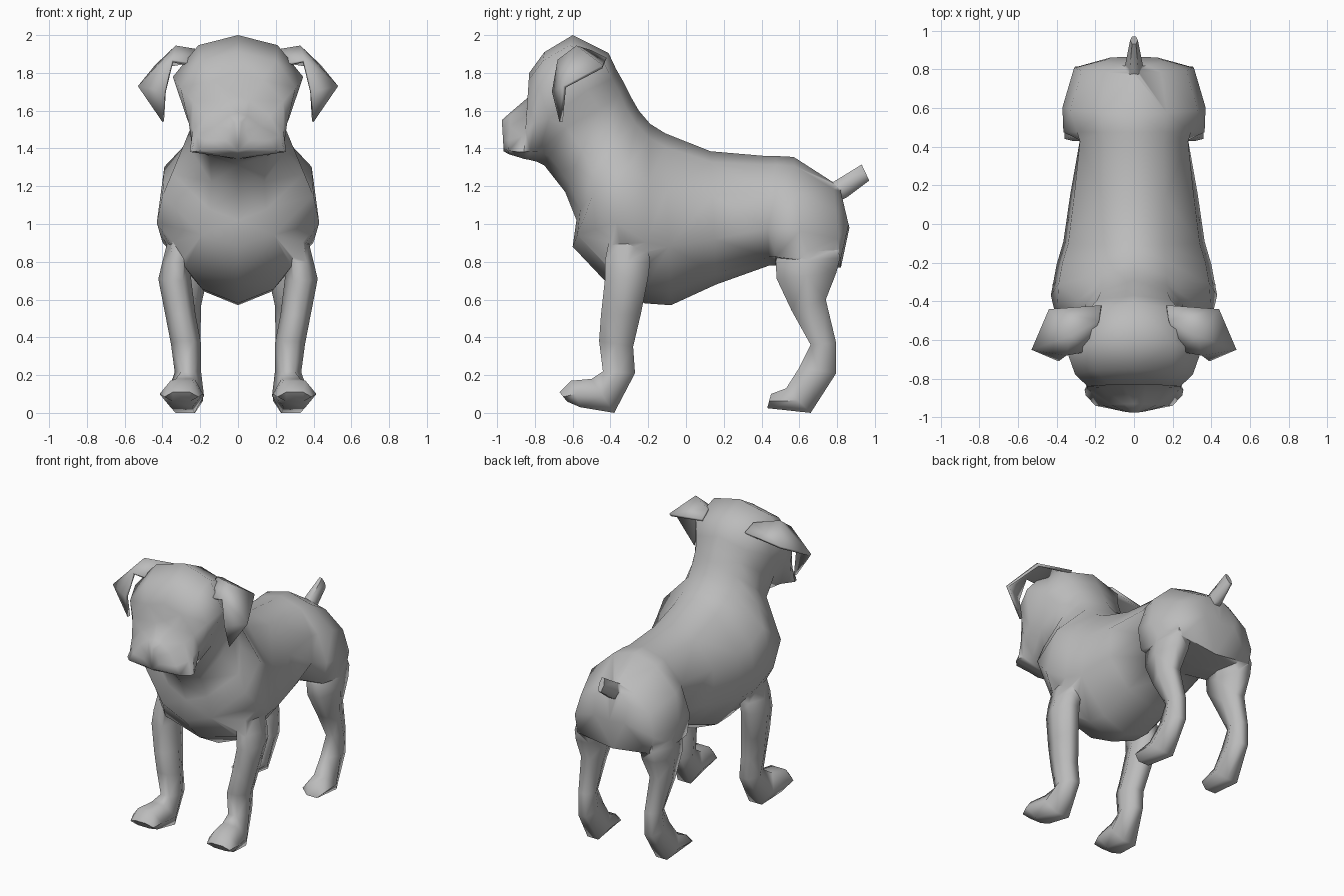
import bpy, bmesh, math

if "Cube" in bpy.data.objects:
    bpy.data.objects.remove(bpy.data.objects["Cube"])

coat = bpy.data.materials.new("grey_coat")
coat.diffuse_color = (0.5, 0.5, 0.5, 1)
coat.use_nodes = True
coat.node_tree.nodes["Principled BSDF"].inputs["Base Color"].default_value = coat.diffuse_color


def smooth(obj, angle=75):
    bpy.ops.object.select_all(action='DESELECT')
    obj.select_set(True)
    bpy.context.view_layer.objects.active = obj
    bpy.ops.object.shade_smooth_by_angle(angle=math.radians(angle))


def finish(name, bm):
    bmesh.ops.recalc_face_normals(bm, faces=bm.faces)
    mesh = bpy.data.meshes.new(name)
    bm.to_mesh(mesh)
    bm.free()
    mesh.materials.append(coat)
    obj = bpy.data.objects.new(name, mesh)
    bpy.context.collection.objects.link(obj)
    smooth(obj)
    return obj


def loft(name, rings):
    """Skin a list of equal-length closed rings and cap both ends."""
    bm = bmesh.new()
    rows = [[bm.verts.new(p) for p in ring] for ring in rings]
    n = len(rows[0])
    for a, b in zip(rows, rows[1:]):
        for i in range(n):
            j = (i + 1) % n
            bm.faces.new((a[i], a[j], b[j], b[i]))
    bm.faces.new(rows[0])
    bm.faces.new(rows[-1])
    bmesh.ops.triangulate(bm, faces=bm.faces)
    return finish(name, bm)


def ring(a, b, x, profile, tips=True):
    """Closed ring between two (y, z) points; profile holds (t, half width)."""
    def at(t, w):
        return (x + w, a[0] + (b[0] - a[0]) * t, a[1] + (b[1] - a[1]) * t)
    right = [at(t, w) for t, w in profile]
    left = [at(t, -w) for t, w in reversed(profile)]
    if tips:
        return [at(0, 0)] + right + [at(1, 0)] + left
    return right + left


# Torso and head: upper point, lower point, four half widths
torso = [
    (.815, 1.19, .865, .98, .07, .13, .15, .12),
    (.78, 1.22, .82, .77, .14, .27, .31, .28),
    (.57, 1.355, .62, .76, .17, .33, .37, .34),
    (.475, 1.36, .475, .78, .16, .295, .365, .34),
    (.42, 1.36, .44, .78, .15, .28, .28, .18),
    (.13, 1.385, .16, .68, .16, .31, .33, .18),
    (-.11, 1.48, -.08, .57, .16, .34, .365, .18),
    (-.19, 1.53, -.22, .58, .16, .37, .40, .19),
    (-.25, 1.60, -.43, .70, .17, .39, .43, .28),
    (-.29, 1.67, -.60, .88, .17, .29, .40, .19),
    (-.33, 1.75, -.58, 1.02, .17, .25, .35, .15),
    (-.37, 1.82, -.64, 1.17, .19, .25, .25, .14),
]
head = [
    (-.41, 1.905, -.75, 1.31, .23, .29, .25, .15),
    (-.60, 2.0, -.79, 1.33, .21, .345, .27, .20),
    (-.75, 1.91, -.83, 1.34, .20, .305, .26, .24),
    (-.83, 1.80, -.86, 1.345, .13, .24, .24, .255),
    (-.825, 1.68, -.89, 1.355, .06, .17, .22, .25),
    (-.93, 1.59, -.94, 1.37, .05, .12, .17, .20),
    (-.975, 1.55, -.965, 1.385, .02, .04, .06, .07),
]
body = loft("body", [ring(s[:2], s[2:4], 0,
                          list(zip((.08, .33, .66, .92), s[4:])))
                     for s in torso + head])

# Limbs: front point, back point, centre x, half width
front_leg = [
    (-.39, 1.0, -.22, 1.0, .31, .04),
    (-.43, .80, -.19, .80, .325, .075),
    (-.43, .70, -.20, .72, .335, .087),
    (-.45, .52, -.24, .52, .305, .08),
    (-.46, .38, -.28, .35, .275, .08),
    (-.44, .22, -.27, .21, .265, .07),
    (-.50, .18, -.38, .0, .28, .10),
    (-.61, .17, -.56, .03, .30, .115),
    (-.67, .11, -.63, .06, .30, .09),
]
hind_leg = [
    (.52, 1.0, .78, 1.0, .24, .06),
    (.475, .80, .815, .82, .255, .10),
    (.48, .71, .795, .74, .26, .10),
    (.56, .54, .74, .60, .27, .075),
    (.66, .36, .795, .37, .26, .06),
    (.60, .24, .795, .21, .26, .06),
    (.53, .13, .66, .0, .27, .085),
    (.45, .10, .43, .025, .28, .08),
]
tail = [
    (.74, 1.20, .79, 1.11, 0, .05),
    (.80, 1.235, .85, 1.14, 0, .045),
    (.93, 1.315, .97, 1.23, 0, .02),
]


def limb(name, sections, side=1):
    """Loft a limb and fuse it into the body as one skin."""
    part = loft(name, [ring(s[:2], s[2:4], s[4] * side,
                            [(0, s[5] * .5), (.5, s[5]), (1, s[5] * .5)], False)
                       for s in sections])
    fuse = body.modifiers.new(name, 'BOOLEAN')
    fuse.operation = 'UNION'
    fuse.solver = 'EXACT'
    fuse.object = part
    bpy.context.view_layer.objects.active = body
    bpy.ops.object.modifier_apply(modifier=name)
    bpy.data.objects.remove(part)


limb("tail", tail)

# Folded ears: skull edge, crest, hanging flap and tip
ear_points = [
    (.24, -.66, 1.85), (.17, -.42, 1.88), (.44, -.44, 1.84), (.33, -.58, 1.945),
    (.53, -.65, 1.73), (.39, -.71, 1.70), (.40, -.67, 1.54), (.18, -.50, 1.92),
    (.35, -.68, 1.87),
]
ear_faces = [(0, 7, 3), (7, 1, 2, 3), (3, 2, 4), (3, 4, 8), (8, 4, 5),
             (0, 3, 8), (5, 4, 6)]

for label, side in (("right", 1), ("left", -1)):
    limb(label + "_front_leg", front_leg, side)
    limb(label + "_hind_leg", hind_leg, side)
    bm = bmesh.new()
    vs = [bm.verts.new((x * side, y, z)) for x, y, z in ear_points]
    for f in ear_faces:
        bm.faces.new([vs[i] for i in f])
    ear = finish(label + "_ear", bm)
    thick = ear.modifiers.new("thickness", 'SOLIDIFY')
    thick.thickness = 0.02
    thick.offset = -1

smooth(body)
